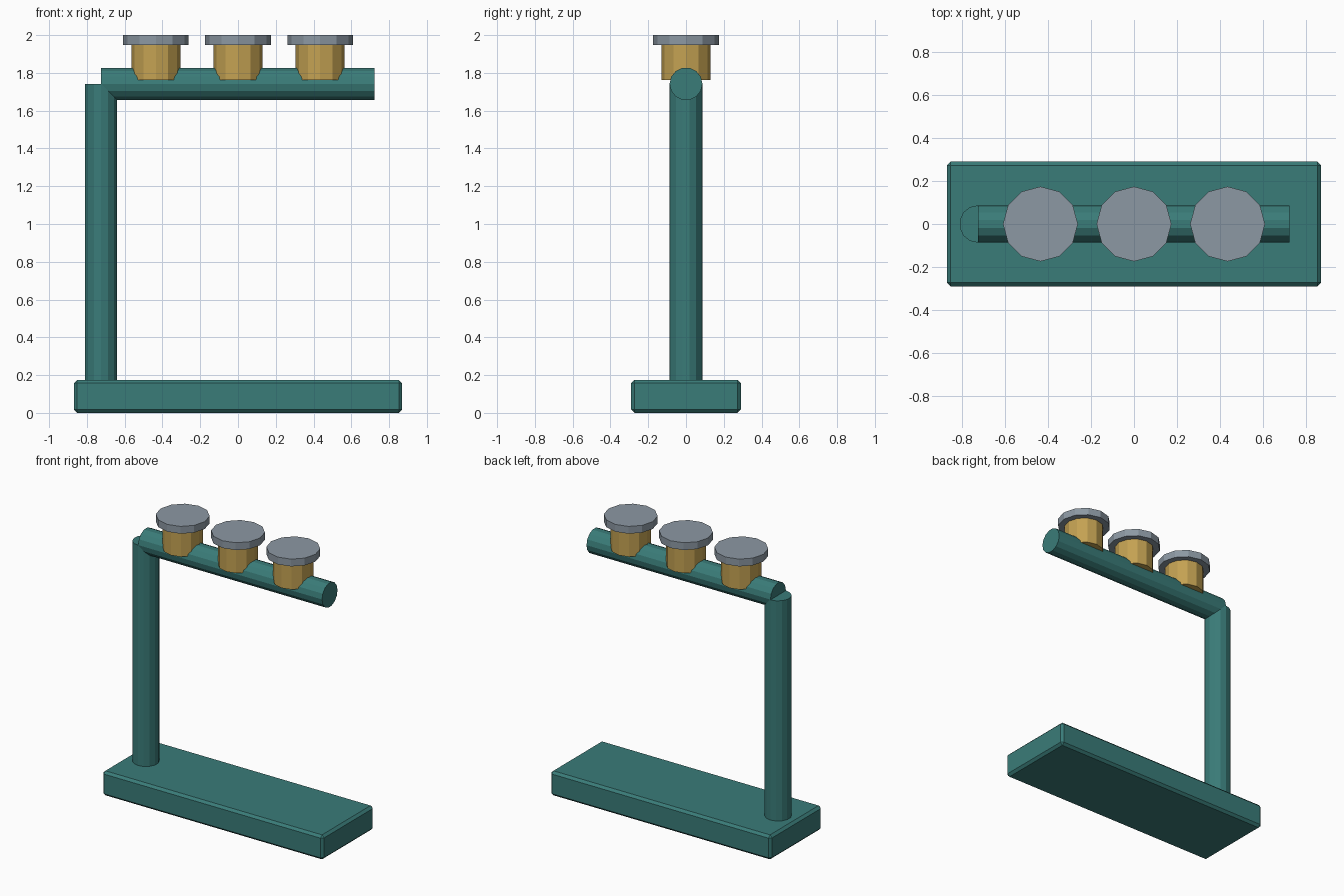
import bpy
import math

if "Cube" in bpy.data.objects:
    bpy.data.objects.remove(bpy.data.objects["Cube"])


def material(name, color):
    m = bpy.data.materials.new(name)
    m.diffuse_color = (*color, 1.0)
    m.use_nodes = True
    m.node_tree.nodes["Principled BSDF"].inputs["Base Color"].default_value = m.diffuse_color
    return m


teal = material("teal paint", (0.042, 0.200, 0.190))
brass = material("brass", (0.55, 0.36, 0.085))
steel = material("blue grey steel", (0.262, 0.314, 0.366))


def cylinder(name, mat, radius, start, length, sides, along_x=False):
    """Faceted cylinder running from start along z, or along x."""
    x, y, z = start
    centre = (x + length / 2, y, z) if along_x else (x, y, z + length / 2)
    rotation = (0, math.pi / 2, 0) if along_x else (0, 0, 0)
    bpy.ops.mesh.primitive_cylinder_add(vertices=sides, radius=radius, depth=length,
                                        location=centre, rotation=rotation)
    ob = bpy.context.object
    ob.name = name
    ob.data.materials.append(mat)
    return ob


# Chamfered base slab
bpy.ops.mesh.primitive_cube_add(size=1, location=(0, 0, 0.087))
base = bpy.context.object
base.name = "base"
base.scale = (1.738, 0.58, 0.174)
bpy.ops.object.transform_apply(location=False, rotation=False, scale=True)
base.data.materials.append(teal)
bevel = base.modifiers.new("chamfer", 'BEVEL')
bevel.width = 0.017
bevel.segments = 1

# Upright post and cantilevered bar
cylinder("post", teal, 0.087, (-0.725, 0, 0.17), 1.57, 14)
cylinder("bar", teal, 0.087, (-0.725, 0, 1.742), 1.447, 14, along_x=True)

# Three knobs: brass stem with a wider flat cap
for i, x in enumerate((-0.435, 0, 0.435)):
    cylinder(f"knob_stem_{i + 1}", brass, 0.13, (x, 0, 1.763), 0.187, 12)
    cylinder(f"knob_cap_{i + 1}", steel, 0.174, (x, 0, 1.948), 0.052, 12)
